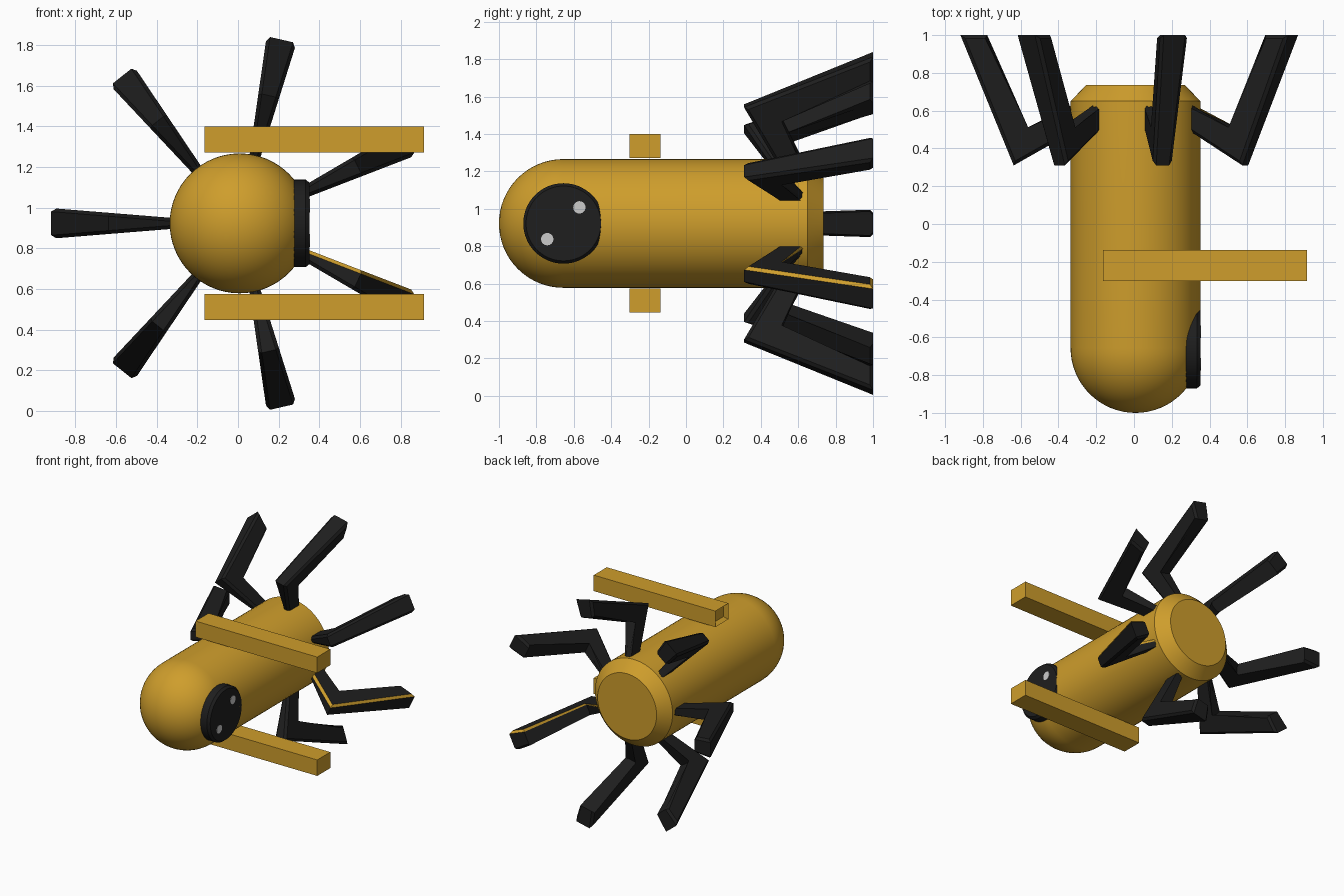
import bpy, bmesh
from math import sin, cos, pi, radians
from mathutils import Vector

if "Cube" in bpy.data.objects:
    bpy.data.objects.remove(bpy.data.objects["Cube"])

CX, CZ, R = 0.008, 0.922, 0.344   # body axis and radius


def material(name, col):
    m = bpy.data.materials.new(name)
    m.diffuse_color = (*col, 1)
    m.use_nodes = True
    m.node_tree.nodes["Principled BSDF"].inputs["Base Color"].default_value = m.diffuse_color
    return m


GOLD = material("gold", (0.62, 0.34, 0.025))
BLACK = material("black", (0.013, 0.013, 0.013))
WHITE = material("white", (0.6, 0.6, 0.6))


def finish(name, bm, mats, smooth=None):
    bmesh.ops.recalc_face_normals(bm, faces=bm.faces[:])
    me = bpy.data.meshes.new(name)
    bm.to_mesh(me)
    bm.free()
    for m in mats:
        me.materials.append(m)
    ob = bpy.data.objects.new(name, me)
    bpy.context.collection.objects.link(ob)
    if smooth:
        bpy.ops.object.select_all(action='DESELECT')
        ob.select_set(True)
        bpy.context.view_layer.objects.active = ob
        bpy.ops.object.shade_smooth_by_angle(angle=radians(smooth))
    return ob


def lathe(name, profile, axis, origin, mat, steps=64):
    """Spin (radius, distance along axis) points around an axis."""
    bm = bmesh.new()
    axis, origin = Vector(axis), Vector(origin)
    side = Vector((0, 0, 1))
    vs = [bm.verts.new(origin + side * r + axis * d) for r, d in profile]
    es = [bm.edges.new(p) for p in zip(vs, vs[1:])]
    bmesh.ops.spin(bm, geom=vs + es, cent=origin, axis=axis,
                   angle=2 * pi, steps=steps, use_merge=True)
    bmesh.ops.remove_doubles(bm, verts=bm.verts[:], dist=1e-5)
    return finish(name, bm, [mat], 30)


# capsule body: round nose, straight barrel, chamfered flat back
nose = [(R * sin(i * pi / 32), -1 + R * (1 - cos(i * pi / 32))) for i in range(17)]
lathe("body", nose + [(R, 0.65), (0.262, 0.735), (0, 0.735)],
      (0, 1, 0), (CX, 0, CZ), GOLD)

# round eye plate set into the right side of the nose, with two pale eyes
lathe("eye_plate", [(0, 0.27), (0.215, 0.27), (0.215, 0.333), (0.2, 0.352), (0, 0.352)],
      (1, 0, 0), (0, -0.655, CZ), BLACK)
for name, y, z in (("upper_eye", -0.57, 1.008), ("lower_eye", -0.742, 0.838)):
    lathe(name, [(0, 0.34), (0.033, 0.34), (0.033, 0.355), (0, 0.355)],
          (1, 0, 0), (0, y, z), WHITE, 32)

# two square arms, each with a shallow socket in the left end
for name, z in (("upper_arm", 1.335), ("lower_arm", 0.51)):
    bm = bmesh.new()
    bmesh.ops.create_cube(bm, size=1)
    for v in bm.verts:
        v.co = Vector((0.375 + v.co.x * 1.08, -0.22 + v.co.y * 0.165, z + v.co.z * 0.128))
    end = min(bm.faces, key=lambda f: f.calc_center_median().x)
    bmesh.ops.inset_region(bm, faces=[end], thickness=0.03)
    bmesh.ops.translate(bm, verts=end.verts[:], vec=(0.03, 0, 0))
    finish(name, bm, [GOLD])

# seven bent legs: (radius, y) side profile whose width grows with radius
PROFILE = [(0.25, 0.534), (0.645, 0.31), (0.927, 1.0),
           (0.785, 1.0), (0.577, 0.488), (0.25, 0.674)]


def leg(name, angle, striped):
    out = Vector((cos(angle), 0, sin(angle)))
    tan = Vector((-sin(angle), 0, cos(angle)))
    bm = bmesh.new()
    rings = [[bm.verts.new(Vector((CX, y, CZ)) + out * r + tan * (s * 0.081 * r))
              for r, y in PROFILE] for s in (-1, 1)]
    caps = [bm.faces.new(ring) for ring in rings]
    n = len(PROFILE)
    for i in range(n):
        j = (i + 1) % n
        bm.faces.new((rings[0][i], rings[0][j], rings[1][j], rings[1][i]))
    edges = [e for f in caps for e in f.edges]
    res = bmesh.ops.bevel(bm, geom=edges, offset=0.017, segments=1,
                          affect='EDGES', profile=0.5)
    # gold trim on the upper bevel of one leg
    if striped:
        for f in res["faces"]:
            c = f.calc_center_median() - Vector((CX, 0, CZ))
            if c.dot(tan) > 0 and len(f.verts) == 4:
                f.material_index = 1
    finish(name, bm, [BLACK, GOLD])


for k in range(7):
    leg(f"leg_{k + 1}", pi + k * 2 * pi / 7, k == 3)
